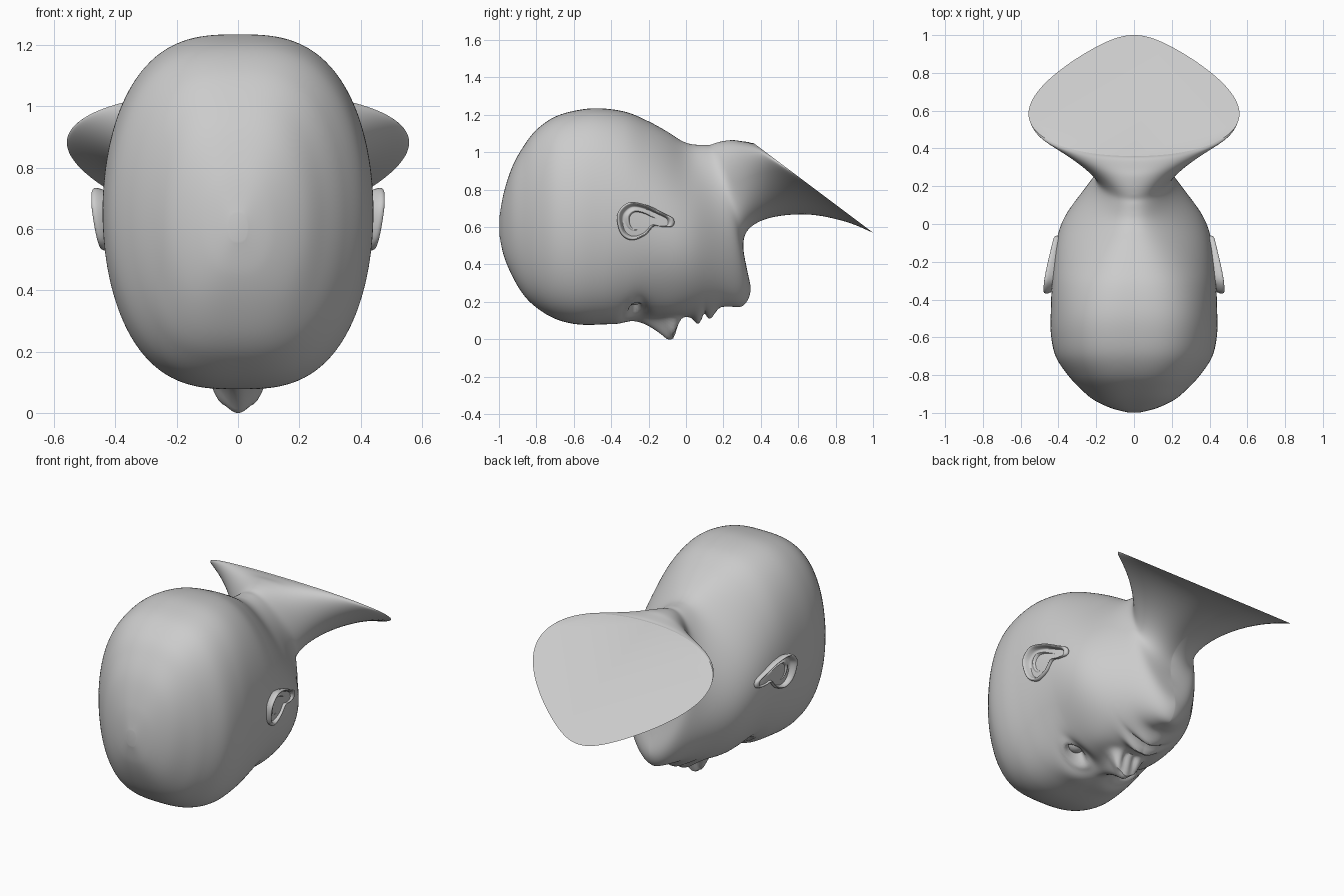
import bpy, bmesh, math
from math import exp, sin, cos, pi
from mathutils import Vector

if "Cube" in bpy.data.objects:
    bpy.data.objects.remove(bpy.data.objects["Cube"])


def catmull(pts, steps, closed=False):
    """Smooth rows of numbers through the given rows."""
    n, out = len(pts), []
    pick = (lambda i: pts[i % n]) if closed else (lambda i: pts[max(0, min(n - 1, i))])
    for i in range(n if closed else n - 1):
        for k in range(steps):
            t = k / steps
            out.append([0.5 * (2 * b + (c - a) * t + (2 * a - 5 * b + 4 * c - d) * t * t
                               + (3 * b - a - 3 * c + d) * t ** 3)
                        for a, b, c, d in zip(pick(i - 1), pick(i), pick(i + 1), pick(i + 2))])
    if not closed:
        out.append(list(pts[-1]))
    return out


def loft(name, rings, angle=40):
    """Skin a list of closed rings and cap both ends."""
    bm = bmesh.new()
    vs = [[bm.verts.new(p) for p in r] for r in rings]
    n = len(vs[0])
    for a, b in zip(vs, vs[1:]):
        for i in range(n):
            bm.faces.new((a[i], a[(i + 1) % n], b[(i + 1) % n], b[i]))
    bm.faces.new(vs[0])
    bm.faces.new(vs[-1])
    bmesh.ops.recalc_face_normals(bm, faces=bm.faces)
    me = bpy.data.meshes.new(name)
    bm.to_mesh(me)
    bm.free()
    ob = bpy.data.objects.new(name, me)
    bpy.context.collection.objects.link(ob)
    finish(ob, angle)
    return ob


def finish(ob, angle):
    bpy.ops.object.select_all(action='DESELECT')
    ob.select_set(True)
    bpy.context.view_layer.objects.active = ob
    bpy.ops.object.shade_smooth_by_angle(angle=math.radians(angle))


# Skull sections: y, back z, face z, half width
skull = [(-.998, .65, .56, .03), (-.975, .78, .45, .12), (-.93, .92, .34, .215),
         (-.87, 1.03, .24, .285), (-.8, 1.12, .17, .35), (-.7, 1.19, .11, .415),
         (-.58, 1.225, .08, .44)]
# Face, neck and shoulder sections: back y, z, front y, z, half widths at back, middle, front
lower = [(-.46, 1.235, -.44, .08, .44, .44, .43), (-.32, 1.215, -.32, .093, .405, .435, .4),
         (-.2, 1.165, -.2, .113, .34, .425, .37), (-.1, 1.11, -.08, .12, .275, .41, .36),
         (-.03, 1.065, .03, .12, .215, .385, .33), (.02, 1.045, .12, .138, .19, .345, .29),
         (.06, 1.04, .22, .172, .185, .285, .25), (.1, 1.04, .305, .18, .185, .24, .19),
         (.13, 1.04, .345, .26, .185, .215, .175), (.16, 1.05, .325, .38, .19, .2, .175),
         (.2, 1.06, .305, .5, .215, .205, .185), (.25, 1.065, .335, .59, .275, .245, .22),
         (.29, 1.06, .45, .65, .38, .32, .26), (.33, 1.055, .65, .668, .54, .43, .28),
         (.35, 1.05, .85, .63, .66, .5, .27), (.36, 1.05, 1.0, .57, .69, .525, .27)]
sections = [(y, b, y, f, w, w, w, .68) for y, b, f, w in skull]
sections += [s + (.7 + .24 * min(1, i / 8),) for i, s in enumerate(lower)]


def bump(x, y, cx, cy, rx, ry):
    return exp(-((abs(x) - cx) / rx) ** 2 - ((y - cy) / ry) ** 2)


def smooth(a, b, v):
    t = max(0, min(1, (v - a) / (b - a)))
    return t * t * (3 - 2 * t)


def face_relief(x, y):
    """Height change of the downward-facing face."""
    # nose with wings and nostrils
    k = max(0, min(1, (y + .3) / .2))
    h = .12 * k ** 1.5 * (1 - smooth(-.075, -.02, y))
    d = -h * exp(-abs(x / (.032 + .033 * k)) ** 2.2)
    d -= .038 * bump(x, y, .065, -.062, .028, .035)
    d += .03 * bump(x, y, .03, -.045, .016, .014)
    # eye sockets and lids
    d += .07 * bump(x, y, .165, -.265, .085, .055)
    r = math.hypot((abs(x) - .175) / .075, (y + .278) / .036)
    d -= .014 * exp(-((r - 1) / .35) ** 2)
    d += .025 * exp(-(r / .7) ** 4)
    # brow
    d -= .008 * bump(x, y, .12, -.36, .1, .05)
    # lips and mouth crease
    d -= .042 * bump(x, y, .018, .064, .085, .026)
    d -= .03 * bump(x, y, 0, .13, .08, .028)
    d += .022 * bump(x, y, 0, .098, .11, .012)
    d += .01 * bump(x, y, 0, .185, .1, .03)
    # cheeks
    d -= .012 * bump(x, y, .2, -.08, .09, .1)
    return d


# Head, neck and shoulder cut
HALF, STEP = 80, 10
halves = []
for ty, tz, by, bz, w0, w1, w2, p in catmull(sections, STEP):
    half = []
    for i in range(HALF + 1):
        u = 2 * i / HALF
        t = pi / 2 * (u ** 1.4 if u < 1 else 2 - (2 - u) ** 1.4)
        s = (1 - cos(t)) / 2
        w = w0 * (1 - s) * (1 - 2 * s) + 4 * w1 * s * (1 - s) + w2 * s * (2 * s - 1)
        half.append(Vector((w * max(0, sin(t)) ** p, ty + (by - ty) * s, tz + (bz - tz) * s)))
    halves.append(half)

# Relax the sides of the jaw and neck so the sections flow together
lo, hi = 9 * STEP, len(halves) - 3
for _ in range(60):
    old = halves[:]
    for r in range(lo, hi):
        fade = min(1, (r - lo) / 20, (hi - r) / 20)
        halves[r] = [b.lerp((a + c) / 2, .7 * fade * sin(pi * i / HALF) ** 1.5)
                     for i, (a, b, c) in enumerate(zip(old[r - 1], old[r], old[r + 1]))]

rings = []
for half in halves:
    for v in half:
        if v.z < .5 and v.y < .33:
            v.z += face_relief(v.x, v.y) * (1 - smooth(.3, .5, v.z))
    rings.append([tuple(v) for v in half] + [(-v.x, v.y, v.z) for v in half[-2:0:-1]])
loft("head_and_neck", rings)

# Ears: an outline swept through a rolled rim and bowl
outline = [(-.368, .63), (-.358, .69), (-.3, .733), (-.21, .718), (-.13, .68), (-.068, .645),
           (-.07, .605), (-.12, .6), (-.17, .605), (-.22, .555), (-.29, .53), (-.345, .56)]
profile = [(.6, -.08), (.85, -.04), (.97, -.015), (1, 0), (.95, .01), (.87, .006),
           (.76, -.022), (.62, -.018), (.5, -.01), (.4, -.03), (.3, -.04), (.05, -.045)]
cy, cz = -.25, .64
edge = catmull(outline, 6, True)
ear_rings = []
for k, off in catmull(profile, 3):
    ring = []
    for y, z in edge:
        yy, zz = cy + (y - cy) * k, cz + (z - cz) * k
        ring.append((.466 - .17 * (yy + .36) + .14 * (zz - .66) + off, yy, zz))
    ear_rings.append(ring)
ear = loft("ear", ear_rings, 60)

# Eyeballs
bpy.ops.mesh.primitive_uv_sphere_add(segments=32, ring_count=16, radius=.06)
eye = bpy.context.object
eye.name = "eyeball"
for v in eye.data.vertices:
    v.co += Vector((.172, -.278, .243))
finish(eye, 60)

for ob in (ear, eye):
    ob.modifiers.new("mirror", 'MIRROR').use_mirror_merge = False
